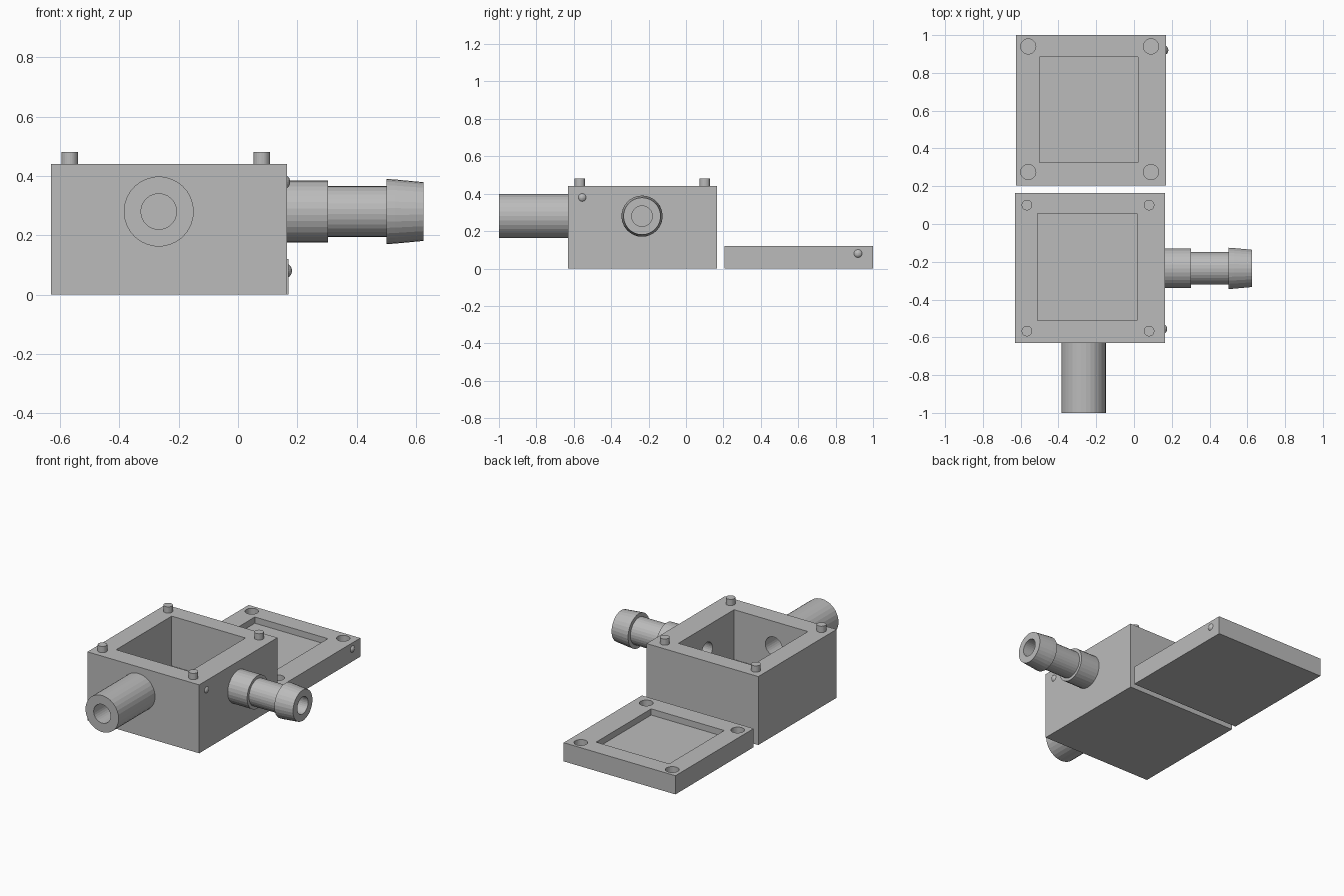
import bpy, bmesh, math
from mathutils import Matrix, Vector

if "Cube" in bpy.data.objects:
    bpy.data.objects.remove(bpy.data.objects["Cube"])

grey = bpy.data.materials.new("plain_grey")
grey.diffuse_color = (0.5, 0.5, 0.5, 1)
grey.use_nodes = True
grey.node_tree.nodes["Principled BSDF"].inputs["Base Color"].default_value = grey.diffuse_color


def make(name, bm):
    bmesh.ops.recalc_face_normals(bm, faces=bm.faces)
    me = bpy.data.meshes.new(name)
    bm.to_mesh(me)
    bm.free()
    me.materials.append(grey)
    ob = bpy.data.objects.new(name, me)
    bpy.context.collection.objects.link(ob)
    return ob


def box(name, lo, hi):
    lo, hi = Vector(lo), Vector(hi)
    bm = bmesh.new()
    bmesh.ops.create_cube(bm, size=1, matrix=Matrix.Translation((lo + hi) / 2)
                          @ Matrix.Diagonal((*(hi - lo), 1)))
    return make(name, bm)


def lathe(name, profile, origin, axis, n=30, closed=False):
    """Turn (radius, distance) points around an axis; closed joins last to first."""
    bm = bmesh.new()
    rot = Vector((0, 0, 1)).rotation_difference(Vector(axis)).to_matrix().to_4x4()
    m = Matrix.Translation(origin) @ rot
    rings = [[bm.verts.new(m @ Vector((r * math.cos(i * math.tau / n),
                                       r * math.sin(i * math.tau / n), d)))
              for i in range(n)] for r, d in profile]
    pairs = list(zip(rings, rings[1:]))
    if closed:
        pairs.append((rings[-1], rings[0]))
    else:
        bm.faces.new(rings[0])
        bm.faces.new(rings[-1])
    for a, b in pairs:
        for i in range(n):
            j = (i + 1) % n
            bm.faces.new((a[i], a[j], b[j], b[i]))
    return make(name, bm)


def cut(ob, cutter):
    mod = ob.modifiers.new("cut", 'BOOLEAN')
    mod.operation, mod.solver, mod.object = 'DIFFERENCE', 'EXACT', cutter
    cutter.hide_render = True
    cutter.hide_set(True)


def nub(name, centre):
    bm = bmesh.new()
    bmesh.ops.create_uvsphere(bm, u_segments=20, v_segments=12, radius=0.026,
                              matrix=Matrix.Translation(centre))
    return make(name, bm)


# Open housing with cavity and two bored walls
TX, TY, TZ = -0.267, -0.235, 0.28
body = box("housing", (-0.63, -0.63, 0), (0.165, 0.165, 0.44))
cut(body, box("cavity_cutter", (-0.51, -0.51, 0.12), (0.015, 0.055, 0.6)))
cut(body, lathe("front_bore_cutter", [(0.06, 0), (0.06, 0.3)], (TX, -0.7, TZ), (0, 1, 0)))
cut(body, lathe("side_bore_cutter", [(0.055, 0), (0.055, 0.3)], (-0.1, TY, TZ), (1, 0, 0)))

# Locating pegs
for x in (-0.567, 0.08):
    for y in (-0.567, 0.1):
        lathe("peg", [(0.028, 0), (0.028, 0.04)], (x, y, 0.44), (0, 0, 1), 20)

# Front inlet pipe
lathe("front_pipe", [(0.118, 0), (0.118, 0.37), (0.06, 0.37), (0.06, 0)],
      (TX, -0.63, TZ), (0, -1, 0), closed=True)

# Side hose connector, stepped with a barbed end
lathe("hose_connector", [(0.105, 0), (0.105, 0.138), (0.086, 0.138), (0.086, 0.335),
                         (0.11, 0.335), (0.108, 0.365), (0.099, 0.46),
                         (0.055, 0.46), (0.055, 0)],
      (0.165, TY, TZ), (1, 0, 0), closed=True)

# Lid with shallow recess and peg sockets
lid = box("lid", (-0.625, 0.205, 0), (0.17, 1.0, 0.12))
cut(lid, box("recess_cutter", (-0.5, 0.325, 0.08), (0.02, 0.885, 0.2)))
for x in (-0.56, 0.09):
    for y in (0.275, 0.94):
        cut(lid, lathe("socket_cutter", [(0.04, 0), (0.04, 0.1)], (x, y, 0.07), (0, 0, 1)))

# Alignment marks on the right faces
nub("housing_mark", (0.15, -0.555, 0.38))
nub("lid_mark", (0.156, 0.92, 0.08))
